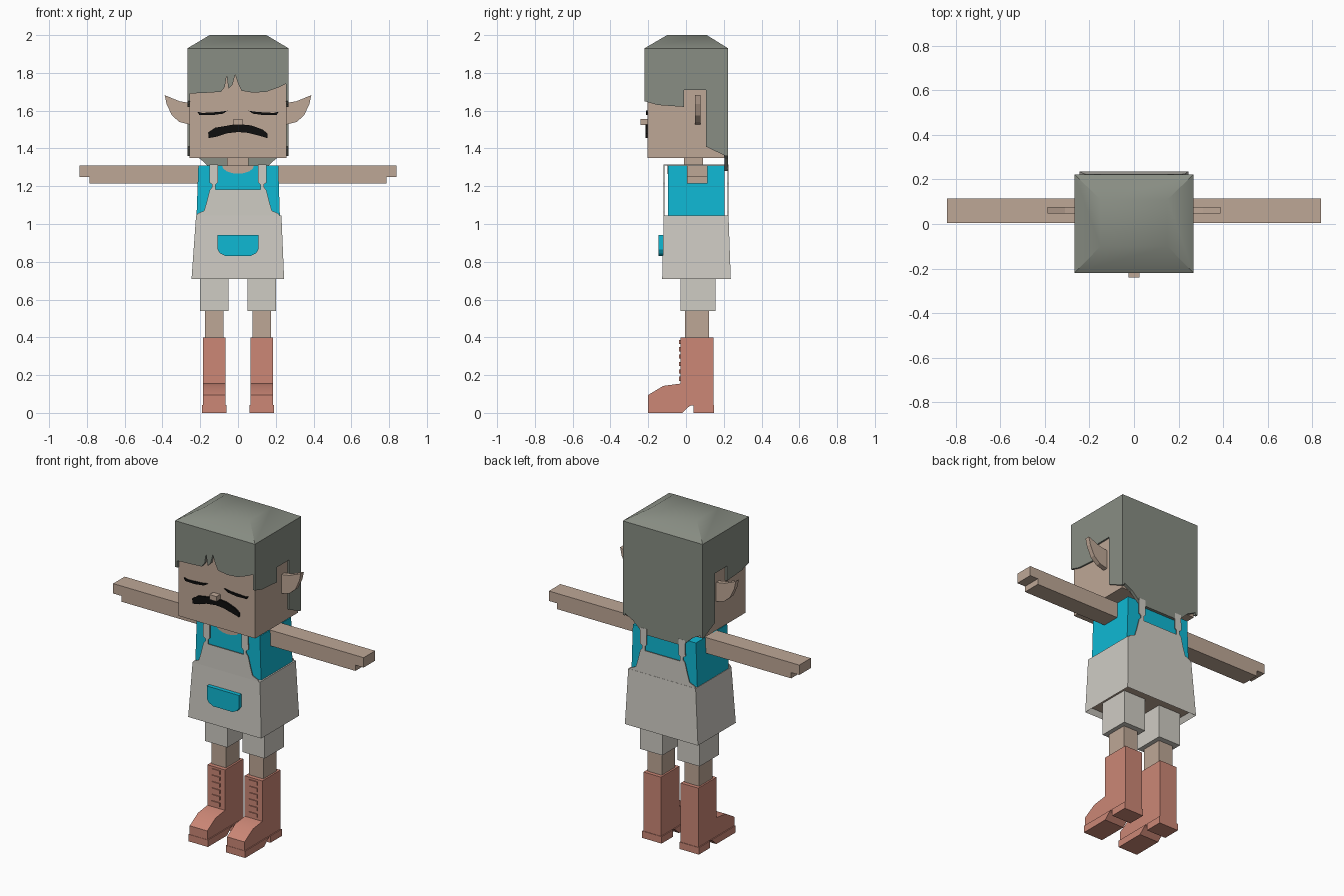
import bpy
import bmesh
import math

cube = bpy.data.objects.get("Cube")
if cube:
    bpy.data.objects.remove(cube, do_unlink=True)


def material(name, *rgb):
    lin = [((c / 255 + 0.055) / 1.055) ** 2.4 for c in rgb] + [1]
    m = bpy.data.materials.new(name)
    m.use_nodes = True
    m.diffuse_color = lin
    m.node_tree.nodes["Principled BSDF"].inputs["Base Color"].default_value = lin
    return m


hair = material("grey hair", 136, 141, 131)
skin = material("skin", 190, 167, 150)
cyan = material("cyan shirt", 15, 184, 212)
cream = material("cream cloth", 207, 204, 196)
leather = material("red leather", 204, 135, 118)
black = material("black", 14, 14, 14)


def finish(bm, name, mats, smooth=False):
    bmesh.ops.recalc_face_normals(bm, faces=bm.faces)
    me = bpy.data.meshes.new(name)
    bm.to_mesh(me)
    bm.free()
    for m in mats:
        me.materials.append(m)
    ob = bpy.data.objects.new(name, me)
    bpy.context.collection.objects.link(ob)
    if smooth:
        bpy.ops.object.select_all(action="DESELECT")
        ob.select_set(True)
        bpy.context.view_layer.objects.active = ob
        bpy.ops.object.shade_smooth_by_angle(angle=math.radians(40))
    return ob


def prism(name, pts, axis, lo, hi, mat, smooth=False):
    """Extrude an (x, z) outline along y, or a (y, z) outline along x."""
    bm = bmesh.new()
    place = (lambda u, v, d: (d, u, v)) if axis == "x" else (lambda u, v, d: (u, d, v))
    rings = [[bm.verts.new(place(u, v, d)) for u, v in pts] for d in (lo, hi)]
    for ring in rings:
        bm.faces.new(ring)
    a, b = rings
    for i in range(len(pts)):
        bm.faces.new((a[i - 1], a[i], b[i], b[i - 1]))
    return finish(bm, name, [mat], smooth)


def box(name, x, y, z, mat):
    pts = [(x[0], z[0]), (x[1], z[0]), (x[1], z[1]), (x[0], z[1])]
    return prism(name, pts, "y", y[0], y[1], mat)


def taper(name, bottom, top, z, mats, smooth=False, recess=0):
    """Box whose (x0, x1, y0, y1) rectangle changes from bottom to top."""
    bm = bmesh.new()
    rings = []
    for (x0, x1, y0, y1), h in ((bottom, z[0]), (top, z[1])):
        rings.append([bm.verts.new((x, y, h)) for x, y in ((x0, y0), (x1, y0), (x1, y1), (x0, y1))])
    a, b = rings
    base = bm.faces.new(a)
    bm.faces.new(b)
    for i in range(4):
        bm.faces.new((a[i - 1], a[i], b[i], b[i - 1]))
    if recess:
        bmesh.ops.recalc_face_normals(bm, faces=bm.faces)
        bmesh.ops.inset_region(bm, faces=[base], thickness=0.025)
        bmesh.ops.translate(bm, verts=base.verts, vec=(0, 0, recess))
        base.material_index = 1
    return finish(bm, name, mats, smooth)


def mirrored(pts):
    """Complete a half outline, given on the -x side."""
    return pts + [(-x, z) for x, z in reversed(pts)]


# Head, neck and nose
box("head", (-0.256, 0.258), (-0.204, 0.205), (1.35, 1.92), skin)
box("neck", (-0.058, 0.056), (-0.01, 0.09), (1.25, 1.36), skin)
box("nose", (-0.024, 0.024), (-0.24, -0.2), (1.525, 1.555), skin)

# Hair: crown, fringe, side panels and nape
taper("hair_crown", (-0.268, 0.268, -0.22, 0.223), (-0.15, 0.15, -0.1, 0.11),
      (1.93, 2.0), [hair], smooth=True)
fringe = [(-0.268, 1.93), (-0.268, 1.69), (-0.16, 1.695), (-0.09, 1.70), (-0.07, 1.725),
          (-0.06, 1.785), (-0.05, 1.715), (-0.03, 1.735), (-0.015, 1.79), (0.0, 1.745),
          (0.02, 1.705), (0.08, 1.695), (0.15, 1.70), (0.22, 1.725), (0.268, 1.75), (0.268, 1.93)]
prism("hair_fringe", fringe, "y", -0.22, -0.2, hair)
side = [(-0.22, 1.93), (-0.22, 1.65), (-0.15, 1.63), (-0.01, 1.62), (-0.01, 1.71),
        (0.105, 1.71), (0.105, 1.41), (0.21, 1.36), (0.223, 1.36), (0.223, 1.93)]
nape = [(-0.268, 1.93), (-0.268, 1.38), (-0.2, 1.345), (-0.13, 1.28)]
prism("hair_nape", mirrored(nape), "y", 0.203, 0.223, hair)

# Moustache
tache = [(-0.155, 1.455), (-0.158, 1.485), (-0.12, 1.51), (-0.06, 1.52), (-0.02, 1.527),
         (0.02, 1.527), (0.07, 1.522), (0.13, 1.5), (0.155, 1.48), (0.155, 1.455),
         (0.11, 1.468), (0.05, 1.483), (0, 1.487), (-0.06, 1.48), (-0.11, 1.463)]
prism("moustache", tache, "y", -0.214, -0.203, black)

# Shirt with scooped neckline
taper("shirt", (-0.22, 0.222, -0.095, 0.205), (-0.21, 0.213, -0.095, 0.205), (1.03, 1.31), [cyan])
scoop = [(0.085 * math.cos(t), 1.311 - 0.045 * math.sin(t))
         for t in (math.pi * i / 8 for i in range(9))]
prism("neckline", scoop, "y", -0.099, -0.09, skin)

# Apron skirt, front and back bibs, pocket
taper("apron_skirt", (-0.246, 0.244, -0.126, 0.237), (-0.222, 0.23, -0.118, 0.225),
      (0.71, 1.045), [cream, skin], recess=0.03)
bib = [(-0.222, 1.04), (-0.215, 1.055), (-0.18, 1.07), (-0.165, 1.12), (-0.15, 1.18),
       (-0.137, 1.195), (-0.137, 1.21), (-0.152, 1.22), (-0.15, 1.316), (-0.107, 1.316),
       (-0.107, 1.22), (-0.118, 1.21), (-0.118, 1.183)]
prism("bib_front", mirrored(bib), "y", -0.118, -0.113, cream)
prism("bib_back", mirrored(bib), "y", 0.219, 0.224, cream)
pocket = [(-0.108, 0.942), (-0.108, 0.865), (-0.095, 0.845), (-0.065, 0.83)]
prism("pocket", mirrored(pocket), "y", -0.145, -0.118, cyan)

# Boot outlines
boot = [(-0.2, 0.04), (-0.2, 0.095), (-0.12, 0.143), (-0.03, 0.155), (-0.03, 0.4),
        (0.145, 0.4), (0.145, 0.04)]
sole = [(-0.202, 0), (-0.202, 0.042), (0.03, 0.042), (0.012, 0.03), (-0.02, 0)]
ear = [(0.25, 1.64), (0.31, 1.65), (0.388, 1.682), (0.378, 1.635), (0.35, 1.575),
       (0.31, 1.54), (0.25, 1.525)]
eye = [(0.055, 1.6), (0.1, 1.593), (0.19, 1.588), (0.215, 1.594), (0.205, 1.578),
       (0.14, 1.576), (0.08, 1.584)]
arm = [(0.2, 1.215), (0.785, 1.215), (0.785, 1.25), (0.84, 1.25), (0.84, 1.31), (0.2, 1.31)]

# Paired parts
for label, s in (("left", 1), ("right", -1)):
    def span(a, b):
        return sorted((s * a, s * b))

    def flip(pts):
        return [(s * x, z) for x, z in pts]

    prism(label + "_hair_side", side, "x", *span(0.254, 0.268), hair)
    prism(label + "_ear", flip(ear), "y", 0.048, 0.077, skin)
    prism(label + "_eye", flip(eye), "y", -0.212, -0.203, black)
    prism(label + "_arm", flip(arm), "y", 0.004, 0.114, skin)
    box(label + "_shoulder_strap", span(0.107, 0.15), (-0.118, 0.224), (1.31, 1.316), cream)
    box(label + "_shorts_leg", span(0.05, 0.2), (-0.03, 0.155), (0.54, 0.76), cream)
    box(label + "_shin", span(0.077, 0.174), (-0.005, 0.122), (0.38, 0.56), skin)
    prism(label + "_boot", boot, "x", *span(0.066, 0.184), leather, smooth=True)
    prism(label + "_sole", sole, "x", *span(0.06, 0.19), leather)
    box(label + "_heel", span(0.06, 0.19), (0.04, 0.148), (0, 0.042), leather)
    for i in range(6):
        z = 0.17 + 0.039 * i
        box(label + "_lace", span(0.098, 0.152), (-0.036, -0.02), (z, z + 0.022), leather)
